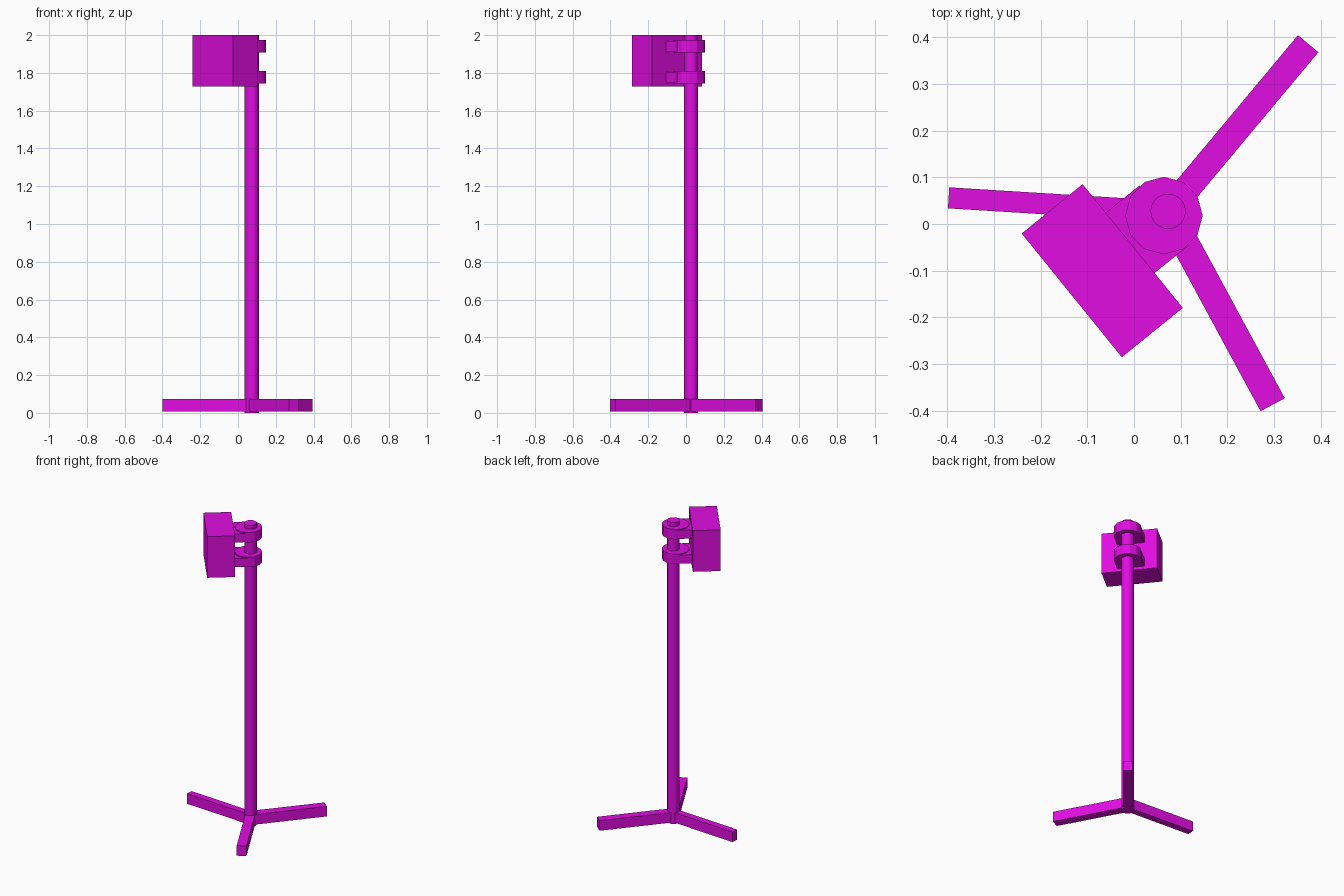
import bpy
import math
from mathutils import Vector

cube = bpy.data.objects.get("Cube")
if cube:
    bpy.data.objects.remove(cube, do_unlink=True)

magenta = bpy.data.materials.new("magenta")
magenta.use_nodes = True
COLOUR = (0.75, 0.004, 0.75, 1)
magenta.diffuse_color = COLOUR
magenta.node_tree.nodes["Principled BSDF"].inputs["Base Color"].default_value = COLOUR


def finish(name):
    obj = bpy.context.object
    obj.name = name
    obj.data.materials.append(magenta)
    return obj


def block(name, centre, length, width, z0, z1, angle):
    """Box with its length along the given angle around z."""
    bpy.ops.mesh.primitive_cube_add(size=1, location=(*centre, (z0 + z1) / 2),
                                    rotation=(0, 0, angle))
    obj = finish(name)
    obj.scale = (length, width, z1 - z0)
    return obj


def cylinder(name, centre, radius, z0, z1, sides):
    bpy.ops.mesh.primitive_cylinder_add(vertices=sides, radius=radius, depth=z1 - z0,
                                        location=(*centre, (z0 + z1) / 2))
    return finish(name)


# Upright pole
axis = Vector((0.073, 0.027))
cylinder("pole", axis, 0.0375, 0, 2, 32)
bpy.ops.object.shade_smooth_by_angle(angle=math.radians(30))

# Three splayed feet, each running from the pole to its tip
feet = {
    "back_left_foot": ((0.373, 0.386), 0.057),
    "right_foot": ((-0.397, 0.056), 0.045),
    "front_left_foot": ((0.297, -0.387), 0.059),
}
for name, (tip, width) in feet.items():
    tip = Vector(tip)
    run = tip - axis
    block(name, (axis + tip) / 2, run.length, width, 0.007, 0.074,
          math.atan2(run.y, run.x))

# Box hung on the pole, turned about the vertical
turn = math.radians(39)
outward = Vector((math.cos(turn), math.sin(turn)))
box_centre = Vector((-0.068, -0.1))
block("hanging_box", box_centre, 0.168, 0.341, 1.727, 2, turn)

# Two clamps: a round collar and a neck reaching back to the box
collar = Vector((0.064, 0.018))
for name, z in (("lower", 1.744), ("upper", 1.908)):
    cylinder(name + "_collar", collar, 0.083, z, z + 0.066, 12)
    block(name + "_neck", collar - outward * 0.049, 0.098, 0.166,
          z + 0.003, z + 0.06, turn)
